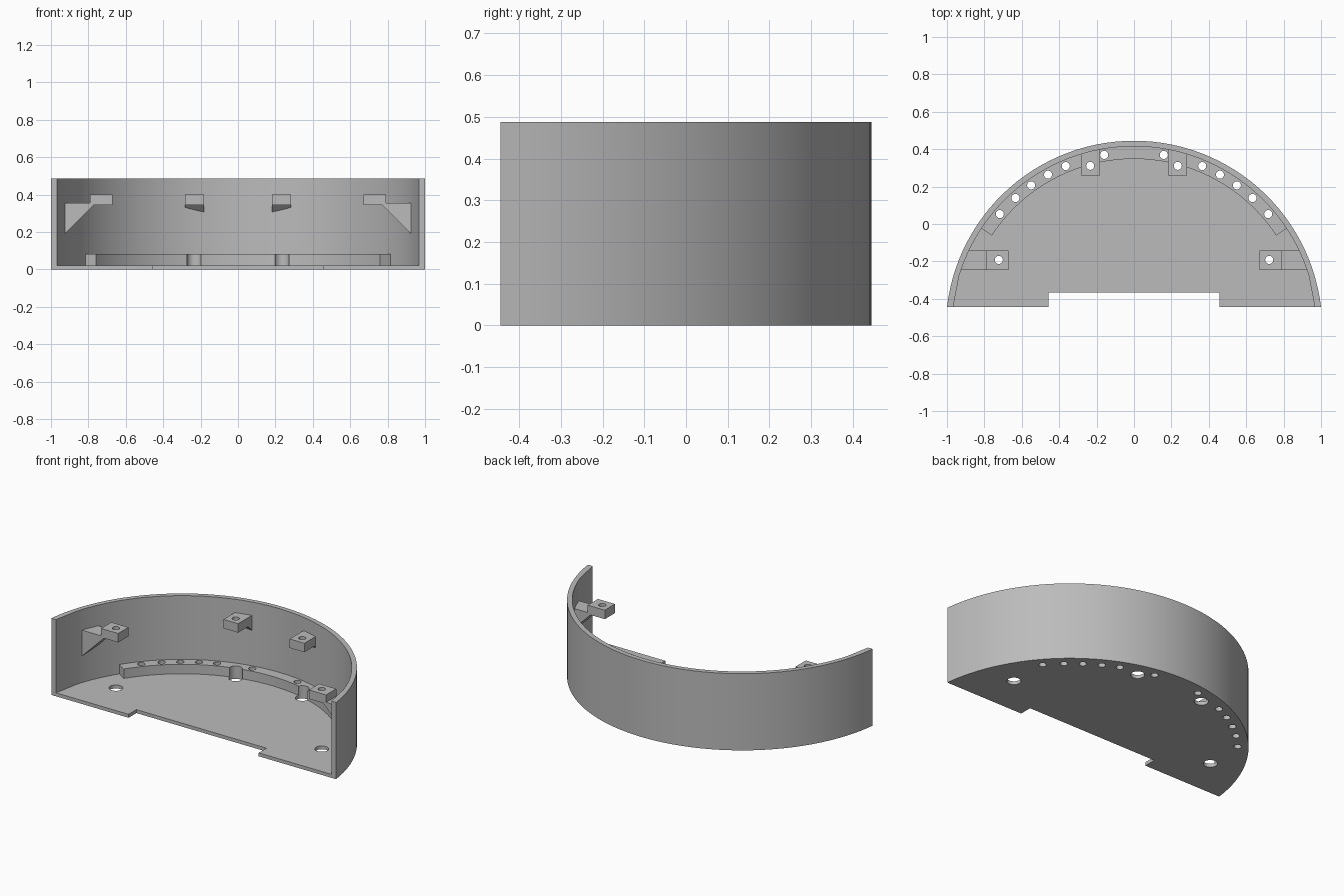
import bpy, bmesh
from math import sin, cos, radians
from mathutils import Vector

cube = bpy.data.objects.get("Cube")
if cube:
    bpy.data.objects.remove(cube, do_unlink=True)

grey = bpy.data.materials.new("plain grey")
grey.use_nodes = True
grey.diffuse_color = (0.5, 0.5, 0.5, 1)
grey.node_tree.nodes["Principled BSDF"].inputs["Base Color"].default_value = (0.5, 0.5, 0.5, 1)

CY = -0.562                      # centre of every arc
R_OUT, R_IN, R_LEDGE, R_HOLES = 1.007, 0.977, 0.91, 0.945
FRONT, HEIGHT, FLOOR, LEDGE = -0.445, 0.487, 0.022, 0.082


def polar(r, deg):
    return (r * cos(radians(deg)), CY + r * sin(radians(deg)))


def arc(r, a0, a1, n=56):
    return [polar(r, a0 + (a1 - a0) * i / n) for i in range(n + 1)]


def prism(name, pts, lo, hi, axis="z"):
    """Extrude a closed profile along an axis."""
    place = {"z": lambda p, h: (p[0], p[1], h),
             "y": lambda p, h: (p[0], h, p[1]),
             "x": lambda p, h: (h, p[0], p[1])}[axis]
    bm = bmesh.new()
    face = bm.faces.new([bm.verts.new(place(p, lo)) for p in pts])
    top = bmesh.ops.extrude_face_region(bm, geom=[face])["geom"]
    shift = Vector(place((0, 0), hi - lo))
    bmesh.ops.translate(bm, vec=shift, verts=[v for v in top if isinstance(v, bmesh.types.BMVert)])
    bmesh.ops.recalc_face_normals(bm, faces=bm.faces)
    mesh = bpy.data.meshes.new(name)
    bm.to_mesh(mesh)
    bm.free()
    mesh.materials.append(grey)
    ob = bpy.data.objects.new(name, mesh)
    bpy.context.collection.objects.link(ob)
    return ob


def disc(x, y, r, lo=-0.1, hi=0.6, n=28):
    ring = [(x + r * cos(radians(360 * i / n)), y + r * sin(radians(360 * i / n))) for i in range(n)]
    return prism("cutter", ring, lo, hi)


def combine(ob, tool, operation="DIFFERENCE"):
    """Apply a boolean and discard its tool."""
    mod = ob.modifiers.new("cut", "BOOLEAN")
    mod.operation, mod.solver, mod.object = operation, "EXACT", tool
    dg = bpy.context.evaluated_depsgraph_get()
    mesh = bpy.data.meshes.new_from_object(ob.evaluated_get(dg))
    ob.modifiers.clear()
    ob.data = mesh
    bpy.data.objects.remove(tool, do_unlink=True)


# Curved wall, with short flat stretches inside at both ends
inner = [(0.967, FRONT)] + arc(R_IN, 16.8, 163.2) + [(-0.967, FRONT)]
outer = arc(R_OUT, 6.67, 173.33)
wall = prism("curved_wall", outer + inner[::-1], 0, HEIGHT)

# Floor with a wide notch in the front edge
notch = [(-0.457, FRONT), (-0.457, -0.367), (0.457, -0.367), (0.457, FRONT)]
floor = prism("floor", inner + notch, 0, FLOOR)

# Raised ledge along the wall
ledge = prism("ledge", arc(0.985, 33.4, 146.6) + arc(R_LEDGE, 146.6, 33.4), FLOOR, LEDGE)

# Small holes through ledge and floor, large ones below the brackets
for angle in (80.3, 67.3, 60.9, 54.4, 47.9, 40.6):
    for a in (angle, 180 - angle):
        for part in (floor, ledge):
            combine(part, disc(*polar(R_HOLES, a), 0.0215))
for s in (-1, 1):
    combine(floor, disc(s * 0.723, -0.192, 0.04))
    for part in (floor, ledge):
        combine(part, disc(s * 0.234, 0.311, 0.04))

# Drilled brackets with sloping supports
parts = [wall, floor, ledge]
for s, side in ((1, "left"), (-1, "right")):
    shape = [(0.67, 0.345), (0.67, 0.402), (0.79, 0.402), (0.79, 0.355),
             (0.97, 0.355), (0.97, 0.145), (0.77, 0.345)]
    b = prism(side + "_side_bracket", [(s * x, z) for x, z in shape], -0.245, -0.142, "y")
    combine(b, disc(0, CY, 0.99, n=128), "INTERSECT")
    combine(b, disc(s * 0.723, -0.192, 0.0215))
    shape = [(0.26, 0.345), (0.26, 0.402), (0.40, 0.402), (0.40, 0.305), (0.36, 0.345)]
    c = prism(side + "_back_bracket", shape, *sorted((s * 0.181, s * 0.284)), "x")
    combine(c, disc(s * 0.234, 0.311, 0.0215))
    parts += [b, c]

# Smooth the curves and keep the edges sharp
bpy.ops.object.select_all(action="DESELECT")
for ob in parts:
    ob.select_set(True)
bpy.context.view_layer.objects.active = wall
bpy.ops.object.shade_smooth_by_angle(angle=radians(30))
